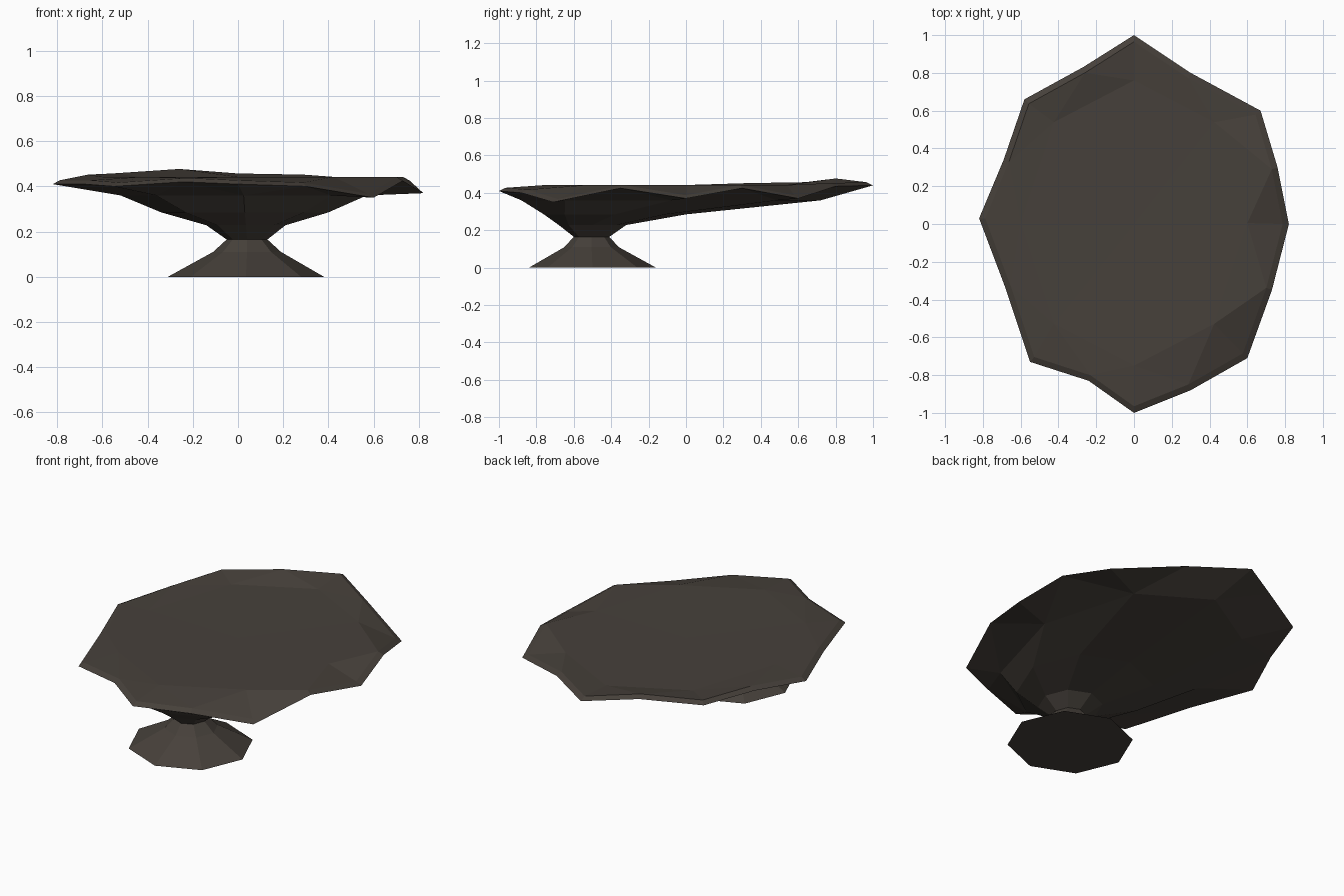
import bpy
import bmesh
from math import sin, cos, pi

cube = bpy.data.objects.get("Cube")
if cube:
    bpy.data.objects.remove(cube, do_unlink=True)

# Single stone colour
COLOUR = (0.062, 0.052, 0.043, 1)
stone = bpy.data.materials.new("dark_brown_stone")
stone.use_nodes = True
stone.diffuse_color = COLOUR
bsdf = stone.node_tree.nodes["Principled BSDF"]
bsdf.inputs["Base Color"].default_value = COLOUR
bsdf.inputs["Roughness"].default_value = 0.9


def ring(bm, x0, x1, y0, y1, z):
    """Octagon of vertices filling the given extents, starting at the back."""
    cx, cy, rx, ry = (x0 + x1) / 2, (y0 + y1) / 2, (x1 - x0) / 2, (y1 - y0) / 2
    return [bm.verts.new((cx - rx * sin(i * pi / 4), cy + ry * cos(i * pi / 4), z))
            for i in range(8)]


def bridge(bm, a, b):
    n = len(a)
    for i in range(n):
        j = (i + 1) % n
        bm.faces.new((a[i], a[j], b[j], b[i]))


def bridge_half(bm, outer, inner):
    """Join a sixteen-point ring to an eight-point ring."""
    for i in range(8):
        j = (i + 1) % 8
        a, m, b = outer[2 * i], outer[2 * i + 1], outer[2 * j]
        bm.faces.new((a, m, inner[i]))
        bm.faces.new((m, b, inner[j]))
        bm.faces.new((m, inner[j], inner[i]))


def finish(bm, name):
    bmesh.ops.recalc_face_normals(bm, faces=bm.faces)
    mesh = bpy.data.meshes.new(name)
    bm.to_mesh(mesh)
    bm.free()
    mesh.materials.append(stone)
    obj = bpy.data.objects.new(name, mesh)
    bpy.context.collection.objects.link(obj)


# Uneven rim of the slab, from the back round by the right side
RIM = [(0, 1, .44), (-.27, .83, .46), (-.58, .66, .44), (-.69, .34, .435),
       (-.82, .03, .41), (-.68, -.34, .41), (-.55, -.73, .4), (-.24, -.83, .42),
       (0, -1, .41), (.3, -.88, .4), (.6, -.71, .35), (.73, -.35, .425),
       (.82, 0, .37), (.76, .3, .425), (.67, .6, .37), (.3, .8, .435)]

# Slab: bevelled rim, flat top and stepped underside
bm = bmesh.new()
rim = [bm.verts.new(p) for p in RIM]
lip = [bm.verts.new((x * .96, y * .965, z + .017)) for x, y, z in RIM]
bridge(bm, rim, lip)
top = ring(bm, -.6, .6, -.75, .76, .442)
bridge_half(bm, lip, top)
centre = bm.verts.new((0, 0, .438))
for i in range(8):
    bm.faces.new((top[i], top[(i + 1) % 8], centre))
under = [ring(bm, -.52, .57, -.88, .72, .36),
         ring(bm, -.34, .4, -.76, .0, .285),
         ring(bm, -.14, .21, -.68, -.32, .228),
         ring(bm, -.05, .13, -.6, -.41, .165)]
bridge_half(bm, rim, under[0])
for a, b in zip(under, under[1:]):
    bridge(bm, a, b)
finish(bm, "rock_slab")

# Pedestal: flared foot with a narrow neck
bm = bmesh.new()
foot = [ring(bm, -.05, .13, -.6, -.41, .165),
        ring(bm, -.11, .19, -.65, -.36, .11),
        ring(bm, -.31, .38, -.84, -.16, 0)]
for a, b in zip(foot, foot[1:]):
    bridge(bm, a, b)
bm.faces.new(foot[-1])
finish(bm, "rock_pedestal")
